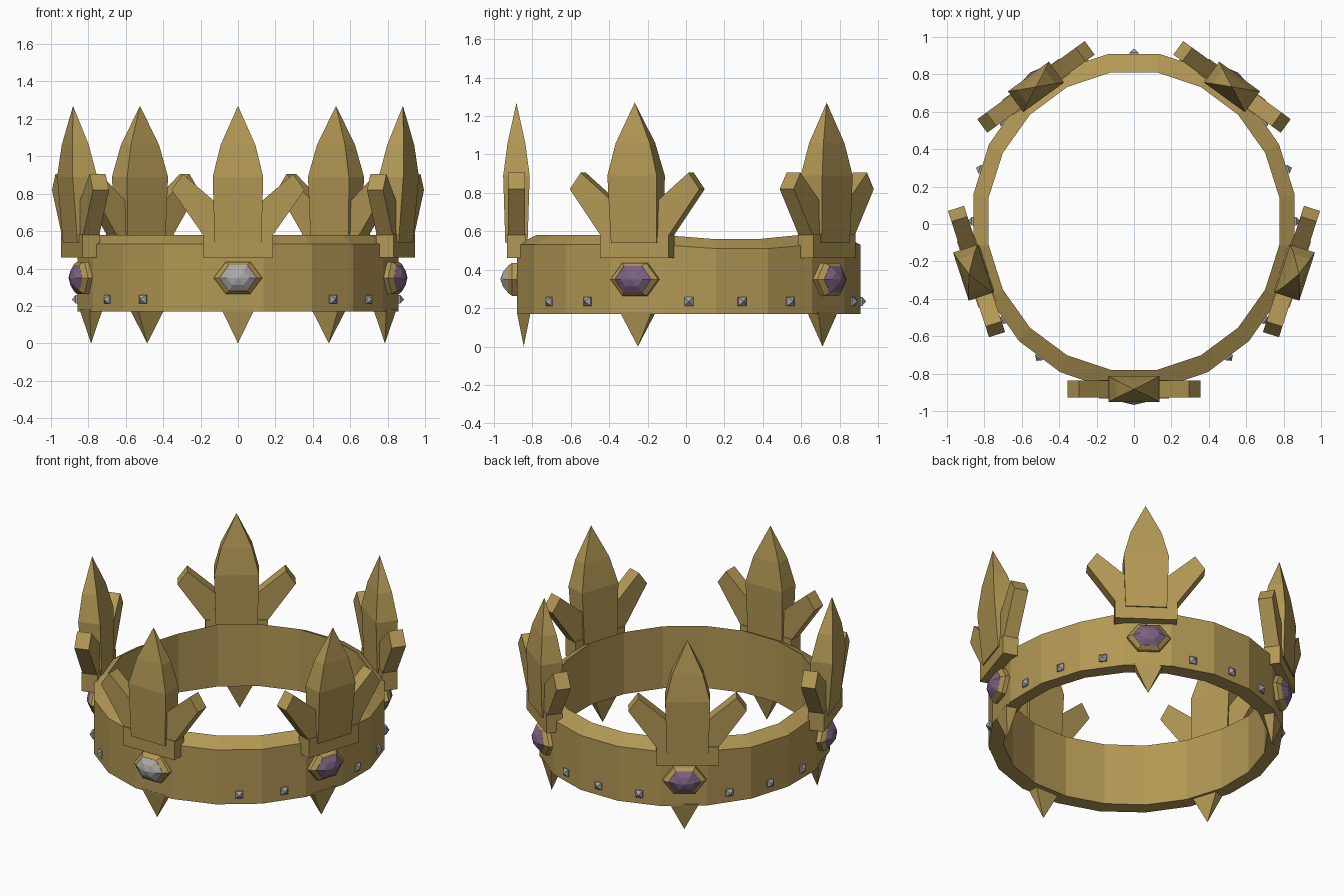
import bpy, bmesh
from math import sin, cos, radians
from mathutils import Matrix, Vector

cube = bpy.data.objects.get("Cube")
if cube:
    bpy.data.objects.remove(cube, do_unlink=True)


def material(name, color):
    m = bpy.data.materials.new(name)
    m.use_nodes = True
    m.diffuse_color = (*color, 1)
    bsdf = next(n for n in m.node_tree.nodes if n.type == "BSDF_PRINCIPLED")
    bsdf.inputs["Base Color"].default_value = (*color, 1)
    return m


gold = material("antique gold", (0.45, 0.315, 0.09))
purple = material("purple gem", (0.20, 0.12, 0.22))
pale = material("pale gem", (0.42, 0.40, 0.40))
steel = material("grey stud", (0.36, 0.36, 0.38))


def loft(name, rings, mat, frame=Matrix(), closed=False):
    """Skin a series of equal point rings; cap the ends unless closed."""
    bm = bmesh.new()
    loops = [[bm.verts.new(p) for p in ring] for ring in rings]
    pairs = list(zip(loops, loops[1:]))
    if closed:
        pairs.append((loops[-1], loops[0]))
    else:
        bm.faces.new(loops[0])
        bm.faces.new(loops[-1])
    for a, b in pairs:
        for i in range(len(a)):
            j = (i + 1) % len(a)
            bm.faces.new((a[i], a[j], b[j], b[i]))
    bmesh.ops.remove_doubles(bm, verts=bm.verts, dist=0.0005)
    bmesh.ops.recalc_face_normals(bm, faces=bm.faces)
    me = bpy.data.meshes.new(name)
    bm.to_mesh(me)
    bm.free()
    me.materials.append(mat)
    ob = bpy.data.objects.new(name, me)
    ob.matrix_world = frame
    bpy.context.collection.objects.link(ob)
    return ob


def frame_at(x, y, angle):
    """Local x runs along the band, local -y points outward."""
    return Matrix.Translation((x, y, 0)) @ Matrix.Rotation(radians(angle + 90), 4, "Z")


def rect(w, d, z, y=0):
    return [(-w, y - d, z), (w, y - d, z), (w, y + d, z), (-w, y + d, z)]


def hexagon(w, h, y, z=0.35):
    return [(-w, y, z), (-w / 2, y, z + h), (w / 2, y, z + h),
            (w, y, z), (w / 2, y, z - h), (-w / 2, y, z - h)]


def on_band(angle):
    a = radians(angle)
    return frame_at(0.86 * cos(a), 0.015 + 0.895 * sin(a), angle)


# Band: twenty flat sides, rim sloping outward, shallow dips at both sides
def band_ring(rx, ry, z, top):
    ring = []
    for k in range(20):
        a = 9 + 18 * k
        dip = 0.02 if top and a in (9, 27, 153, 171) else 0
        ring.append((rx * cos(radians(a)), 0.015 + ry * sin(radians(a)), z - dip))
    return ring


loft("band", [band_ring(0.87, 0.906, 0.17, False), band_ring(0.87, 0.906, 0.53, True),
              band_ring(0.787, 0.805, 0.58, True), band_ring(0.787, 0.805, 0.17, False)],
     gold, closed=True)

# Ornaments: name, centre, facing angle, outward lean of the blade, gem colour
ornaments = [
    ("front", 0, -0.883, -90, 0, pale),
    ("left", 0.842, -0.254, -18, 0.042, purple),
    ("back_left", 0.524, 0.733, 54, 0, purple),
    ("back_right", -0.524, 0.733, 126, 0, purple),
    ("right", -0.842, -0.254, 198, 0.042, purple),
]
wing = [(0.08, 0.57), (0.18, 0.57), (0.355, 0.82), (0.295, 0.905), (0.08, 0.72)]

for name, x, y, angle, lean, gem_mat in ornaments:
    f = frame_at(x, y, angle)
    loft(name + "_base_plate", [rect(0.187, 0.05, 0.46), rect(0.187, 0.05, 0.585)], gold, f)
    loft(name + "_blade", [rect(0.125, 0.058, 0.54), rect(0.135, 0.069, 0.89, -lean * 0.45),
                           rect(0.093, 0.046, 1.06, -lean * 0.7),
                           rect(0, 0, 1.27, -lean)], gold, f)
    for side, s in (("left", 1), ("right", -1)):
        loft(f"{name}_{side}_wing",
             [[(s * px, d, pz) for px, pz in wing] for d in (-0.045, 0.045)], gold, f)

    # Spike hanging under the middle of the band
    a = radians(angle)
    spike = frame_at(0.826 * cos(a), 0.015 + 0.86 * sin(a), angle)
    loft(name + "_lower_spike", [rect(0.087, 0.036, 0.18), rect(0, 0, 0)], gold, spike)

    # Gem in its setting
    g = on_band(angle)
    loft(name + "_gem_setting", [hexagon(0.13, 0.086, 0.03), hexagon(0.13, 0.086, -0.025),
                                 hexagon(0.1, 0.07, -0.048)], gold, g)
    loft(name + "_gem", [hexagon(0.1, 0.07, -0.047), hexagon(0.06, 0.038, -0.073),
                         hexagon(0, 0, -0.087)], gem_mat, g)

# Small pyramid studs on the band faces between ornaments
for angle in (-54, -36, 0, 18, 36, 72, 90, 108, 144, 162, 180, 216, 234):
    ring = [[(sx * w, y, 0.235 + sz * w) for sx, sz in ((-1, -1), (1, -1), (1, 1), (-1, 1))]
            for w, y in ((0.023, 0.02), (0.023, -0.008), (0, -0.028))]
    loft("stud", ring, steel, on_band(angle))
